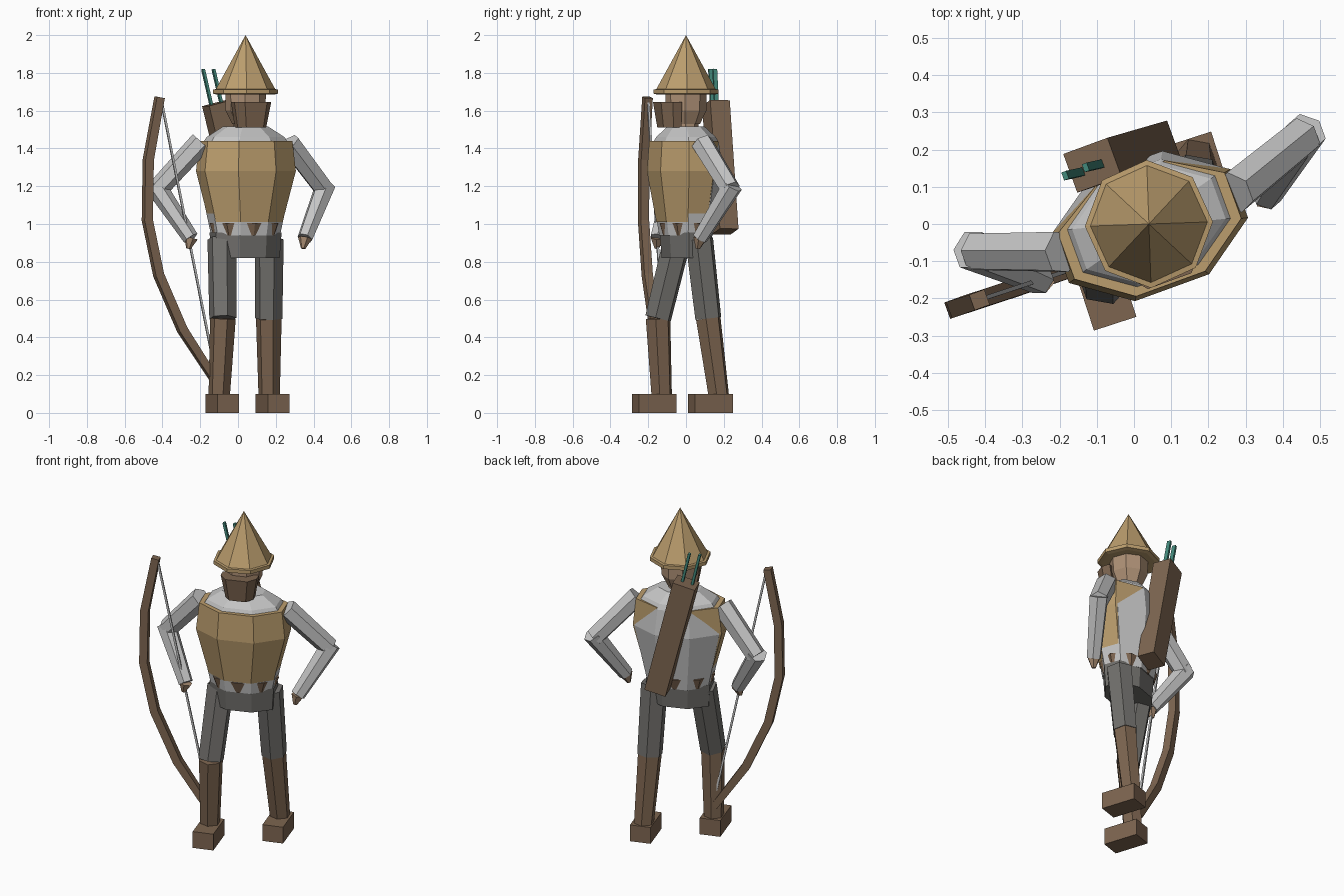
import bpy, bmesh, math
from mathutils import Vector, Matrix

if "Cube" in bpy.data.objects:
    bpy.data.objects.remove(bpy.data.objects["Cube"])

TURN = math.radians(20)                      # the whole figure is turned a little
CENTRE = Vector((0.04, 0, 0))
SIDE = Vector((math.cos(TURN), math.sin(TURN), 0))
BODY = Matrix.Translation(CENTRE) @ Matrix.Rotation(TURN, 4, 'Z')


def colour(name, rgb):
    m = bpy.data.materials.new(name)
    m.diffuse_color = (*rgb, 1)
    m.use_nodes = True
    m.node_tree.nodes["Principled BSDF"].inputs["Base Color"].default_value = m.diffuse_color
    return m


GOLD = colour("straw_gold", (0.50, 0.34, 0.155))
BROWN = colour("leather_brown", (0.205, 0.130, 0.080))
CLOTH = colour("pale_cloth", (0.56, 0.56, 0.56))
TROUSER = colour("dark_grey", (0.165, 0.160, 0.150))
TEAL = colour("teal", (0.055, 0.25, 0.20))
SKIN = colour("skin", (0.42, 0.28, 0.18))


def skin_rings(name, rings, mat):
    """Join equal rings of points into a closed flat-faced solid."""
    bm = bmesh.new()
    loops = [[bm.verts.new(p) for p in ring] for ring in rings]
    n = len(loops[0])
    for a, b in zip(loops, loops[1:]):
        for i in range(n):
            j = (i + 1) % n
            bm.faces.new((a[i], a[j], b[j], b[i]))
    bm.faces.new(loops[0][::-1])
    bm.faces.new(loops[-1])
    bmesh.ops.remove_doubles(bm, verts=bm.verts, dist=0.0002)
    bmesh.ops.recalc_face_normals(bm, faces=bm.faces)
    me = bpy.data.meshes.new(name)
    bm.to_mesh(me)
    bm.free()
    me.materials.append(mat)
    ob = bpy.data.objects.new(name, me)
    bpy.context.collection.objects.link(ob)
    return ob


def stack(name, rows, mat, phase=math.pi / 8, back=1.0, n=8):
    """Upright loft in the body frame; rows are (z, rx, ry)."""
    rings = []
    for z, rx, ry in rows:
        ring = []
        for i in range(n):
            a = phase + i * math.tau / n
            y = math.sin(a) * ry
            ring.append(BODY @ Vector((math.cos(a) * rx, y * back if y > 0 else y, z)))
        rings.append(ring)
    return skin_rings(name, rings, mat)


def tube(name, path, radii, mat, n=6):
    """Faceted tube along a path; each radius is (across, deep)."""
    pts = [Vector(p) for p in path]
    rings = []
    for k, p in enumerate(pts):
        t = (pts[min(k + 1, len(pts) - 1)] - pts[max(k - 1, 0)]).normalized()
        u = (SIDE - t * SIDE.dot(t)).normalized()
        v = t.cross(u)
        ru, rv = radii[k]
        rings.append([p + u * ru * math.cos(a) + v * rv * math.sin(a)
                      for a in (math.tau * (i + 0.5) / n for i in range(n))])
    return skin_rings(name, rings, mat)


def round_r(*rs):
    return [(r, r) for r in rs]


# torso: shirt, front-heavy breastplate, belt, hips
stack("shirt", [(0.94, 0.19, 0.135), (1.28, 0.265, 0.186), (1.43, 0.235, 0.165),
                (1.46, 0.215, 0.15), (1.515, 0.125, 0.095)], CLOTH)
stack("breastplate", [(1.01, 0.203, 0.15), (1.28, 0.277, 0.197), (1.44, 0.258, 0.185)],
      GOLD, back=0.85)
stack("belt", [(0.94, 0.18, 0.128), (1.005, 0.203, 0.146)], BROWN, phase=0)
stack("hips", [(0.82, 0.19, 0.12), (0.955, 0.20, 0.13)], TROUSER)

# head, neck, scarf
stack("neck", [(1.49, 0.065, 0.065), (1.57, 0.065, 0.065)], SKIN)
stack("head", [(1.53, 0.07, 0.075), (1.60, 0.105, 0.108), (1.71, 0.108, 0.11)], SKIN)
outline = [(-0.1, -0.06), (-0.1, -0.11), (-0.06, -0.16), (0.06, -0.16), (0.1, -0.11), (0.1, -0.06)]
skin_rings("scarf", [[BODY @ Vector((x * s, y * (0.5 + s / 2), z)) for x, y in outline]
                     for z, s in ((1.51, 0.8), (1.645, 1.04))], BROWN)

# pointed hat with a narrow brim
HAT_PHASE = math.radians(2) - TURN
stack("hat_cone", [(1.70, 0.165, 0.165), (2.0, 0.0, 0.0)], GOLD, phase=HAT_PHASE)
stack("hat_brim", [(1.685, 0.15, 0.15), (1.69, 0.172, 0.172), (1.712, 0.172, 0.172),
                   (1.715, 0.15, 0.15)], GOLD, phase=HAT_PHASE)

# legs: thigh, boot, foot
legs = {
    "left": ((-0.085, -0.045, 0.92), (-0.08, -0.148, 0.50), (-0.10, -0.128, 0.08), (-0.083, -0.168)),
    "right": ((0.165, 0.07, 0.92), (0.163, 0.118, 0.50), (0.165, 0.175, 0.08), (0.1825, 0.13)),
}
for side, (hip, knee, ankle, foot) in legs.items():
    tube(side + "_thigh", [hip, knee], round_r(0.078, 0.073), TROUSER)
    tube(side + "_boot", [knee, ankle], round_r(0.069, 0.057), BROWN)
    rot = Matrix.Rotation(math.radians(18), 4, 'Z')
    base = [rot @ Vector((sx * 0.06, sy * 0.105, 0)) + Vector((*foot, 0))
            for sx, sy in ((-1, -1), (1, -1), (1, 1), (-1, 1))]
    skin_rings(side + "_foot", [[p + Vector((0, 0, z)) for p in base] for z in (0, 0.1)], BROWN)

# arms: sleeve sections and hand
arms = {
    "left": ((-0.195, -0.075, 1.435), (-0.425, -0.075, 1.185), (-0.25, -0.15, 0.925), (-0.262, -0.155, 0.87)),
    "right": ((0.27, 0.085, 1.43), (0.455, 0.235, 1.185), (0.355, 0.075, 0.925), (0.345, 0.062, 0.87)),
}
for side, (shoulder, elbow, wrist, tip) in arms.items():
    tube(side + "_upper_arm", [shoulder, elbow], round_r(0.06, 0.055), CLOTH)
    bend = Vector(elbow) + (Vector(elbow) - Vector(wrist)).normalized() * 0.025
    tube(side + "_forearm", [bend, wrist], round_r(0.056, 0.042), CLOTH)
    tube(side + "_hand", [wrist, tip], round_r(0.038, 0.012), SKIN)

# quiver on the back with two arrows
q = [Vector((-0.112, 0.158, 1.64)), Vector((0.05, 0.208, 0.96))]
tube("quiver", q, [(0.092, 0.078), (0.088, 0.074)], BROWN, n=4)
for i, (x, y) in enumerate(((-0.185, 0.13), (-0.13, 0.152))):
    tube(f"arrow_{i + 1}", [(x, y, 1.82), (x + 0.055, y + 0.012, 1.58)],
         [(0.010, 0.016)] * 2, TEAL, n=4)

# bow and string share one upright plane
def bow_point(x, z):
    return (x, -0.225 + 0.33 * (x + 0.48), z)


curve = [(-0.415, 1.67), (-0.475, 1.34), (-0.48, 1.02), (-0.42, 0.73), (-0.295, 0.44), (-0.12, 0.17)]
tube("bow", [bow_point(*p) for p in curve],
     [(0.031, 0.031)] + [(0.033, 0.033)] * 4 + [(0.028, 0.028)], BROWN, n=4)
tube("bow_string", [bow_point(-0.405, 1.65), bow_point(-0.115, 0.19)],
     round_r(0.008, 0.008), CLOTH, n=4)
